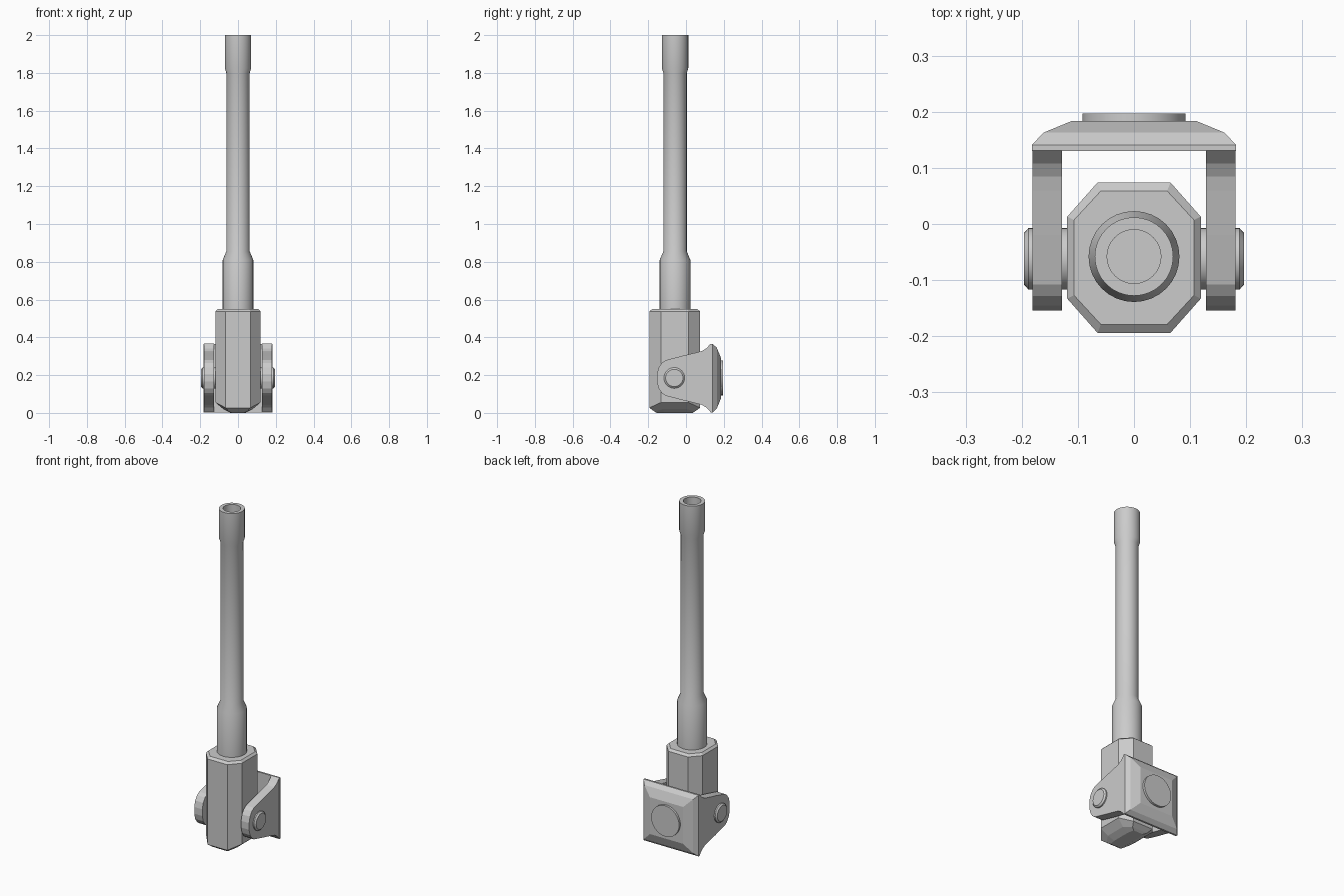
import bpy, bmesh, math

if "Cube" in bpy.data.objects:
    bpy.data.objects.remove(bpy.data.objects["Cube"])

mat = bpy.data.materials.new("light grey metal")
mat.diffuse_color = (0.6, 0.6, 0.6, 1)
mat.use_nodes = True
mat.node_tree.nodes["Principled BSDF"].inputs["Base Color"].default_value = mat.diffuse_color
CY, PZ = -0.06, 0.185      # column axis y, pivot height


def loft(name, rings, smooth=None):
    """Skin a list of equal-length vertex rings and cap both ends."""
    bm = bmesh.new()
    vs = [[bm.verts.new(p) for p in r] for r in rings]
    n = len(vs[0])
    for a, b in zip(vs, vs[1:]):
        for i in range(n):
            j = (i + 1) % n
            bm.faces.new((a[i], a[j], b[j], b[i]))
    bm.faces.new(vs[0][::-1])
    bm.faces.new(vs[-1])
    bmesh.ops.recalc_face_normals(bm, faces=bm.faces)
    me = bpy.data.meshes.new(name)
    bm.to_mesh(me)
    bm.free()
    me.materials.append(mat)
    ob = bpy.data.objects.new(name, me)
    bpy.context.collection.objects.link(ob)
    if smooth:
        bpy.ops.object.select_all(action='DESELECT')
        ob.select_set(True)
        bpy.context.view_layer.objects.active = ob
        bpy.ops.object.shade_smooth_by_angle(angle=math.radians(smooth))
    return ob


def turned(name, profile, place, n=32):
    """Lathe (radius, height) pairs; place maps (u, v, height) to xyz."""
    ang = [2 * math.pi * i / n for i in range(n)]
    return loft(name, [[place(r * math.cos(a), r * math.sin(a), h) for a in ang]
                       for r, h in profile], 25)


# octagonal housing with chamfered top and faceted bottom
def octagon(hx, hy, fx, fy, z_side, z_front):
    pts = [(hx, -fy), (hx, fy), (fx, hy), (-fx, hy),
           (-hx, fy), (-hx, -fy), (-fx, -hy), (fx, -hy)]
    return [(x, y + CY, z_side if abs(x) == hx else z_front) for x, y in pts]


loft("housing", [
    octagon(0.04, 0.095, 0.032, 0.055, 0.0, 0.0),
    octagon(0.078, 0.108, 0.05, 0.062, 0.02, 0.008),
    octagon(0.119, 0.134, 0.065, 0.073, 0.055, 0.027),
    octagon(0.119, 0.134, 0.065, 0.073, 0.538, 0.538),
    octagon(0.107, 0.119, 0.059, 0.067, 0.55, 0.55)])

# stepped tube with a bored muzzle
turned("tube", [(0.081, 0.54), (0.081, 0.81), (0.062, 0.855), (0.062, 1.80),
                (0.07, 1.825), (0.07, 2.0), (0.048, 2.0), (0.048, 1.93)],
       lambda u, v, h: (u, v + CY + 0.002, h))

# yoke arms (upper half profile mirrored about the pivot height) and pivot pins
half = [(0.131, 0.182), (0.108, 0.157), (0.085, 0.143), (0.06, 0.136),
        (-0.02, 0.117), (-0.108, 0.094), (-0.128, 0.08), (-0.145, 0.055), (-0.154, 0.02)]
arm = half + [(y, -z) for y, z in reversed(half)]
for s, side in ((-1, "left"), (1, "right")):
    loft(side + "_yoke_arm", [[(s * x, y, PZ + z) for y, z in arm]
                              for x in (0.128, 0.181)])
    turned(side + "_pivot_pin", [(0.055, 0.10), (0.055, 0.188), (0.046, 0.196)],
           lambda u, v, h: (s * h, u - 0.062, v + PZ))

# pillow-shaped mounting plate and its round boss
loft("mounting_plate", [
    [(a * h, y, PZ - 0.001 + b * h) for a, b in ((-1, -1), (1, -1), (1, 1), (-1, 1))]
    for h, y in ((0.182, 0.13), (0.182, 0.141), (0.161, 0.163), (0.11, 0.184))])
turned("mounting_boss", [(0.092, 0.17), (0.092, 0.197)],
       lambda u, v, h: (u, h, v + PZ))
